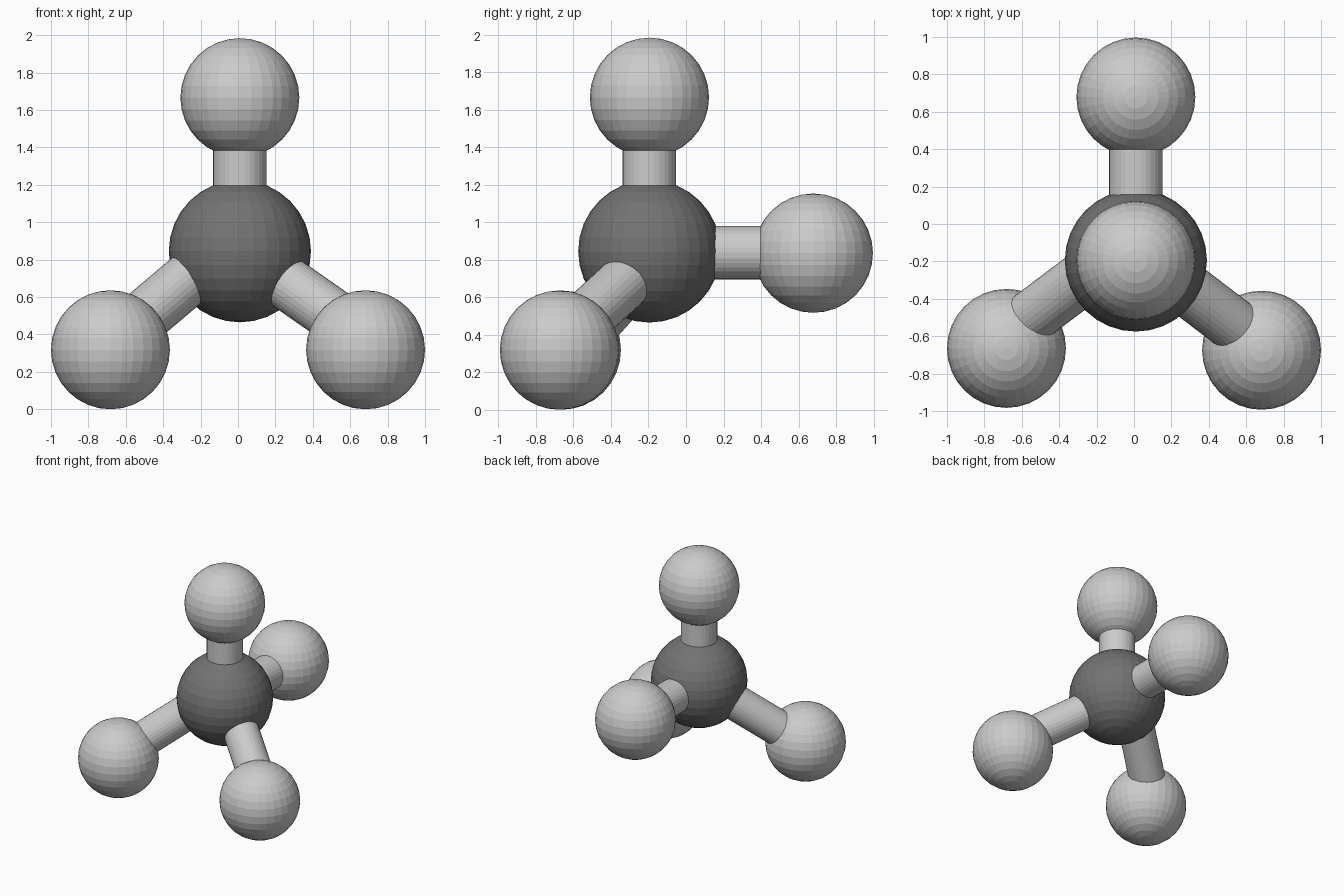
import bpy
from mathutils import Vector

if "Cube" in bpy.data.objects:
    bpy.data.objects.remove(bpy.data.objects["Cube"])

dark = bpy.data.materials.new("dark_grey")
dark.diffuse_color = (0.17, 0.17, 0.17, 1)
dark.use_nodes = True
dark.node_tree.nodes["Principled BSDF"].inputs["Base Color"].default_value = dark.diffuse_color


def ball(name, centre, radius, material=None):
    bpy.ops.mesh.primitive_uv_sphere_add(segments=32, ring_count=16,
                                         radius=radius, location=centre)
    ob = bpy.context.object
    ob.name = name
    if material:
        ob.data.materials.append(material)
    return ob


def rod(name, start, end, radius=0.143):
    a, b = Vector(start), Vector(end)
    axis = b - a
    bpy.ops.mesh.primitive_cylinder_add(vertices=32, radius=radius,
                                        depth=axis.length, location=(a + b) / 2)
    ob = bpy.context.object
    ob.name = name
    ob.rotation_mode = 'QUATERNION'
    ob.rotation_quaternion = axis.to_track_quat('Z', 'Y')
    return ob


# Large dark ball in the middle
core = (0.01, -0.195, 0.845)
ball("centre_ball", core, 0.38, dark)

# Four light outer balls
R = 0.318
balls = {
    "top": (0.01, -0.195, 1.666),
    "back": (0.01, 0.679, 0.835),
    "left": (-0.682, -0.665, 0.318),
    "right": (0.682, -0.675, 0.318),
}
for side, centre in balls.items():
    ball(side + "_ball", centre, R)

# Rods joining them; the lower two sit slightly off the ball centres
rod("top_rod", core, balls["top"])
rod("back_rod", (0.01, -0.195, 0.838), (0.01, 0.679, 0.838))
rod("left_rod", (-0.09, -0.15, 0.845), (-0.64, -0.565, 0.38))
rod("right_rod", (0.01, -0.14, 0.85), (0.64, -0.62, 0.41))
